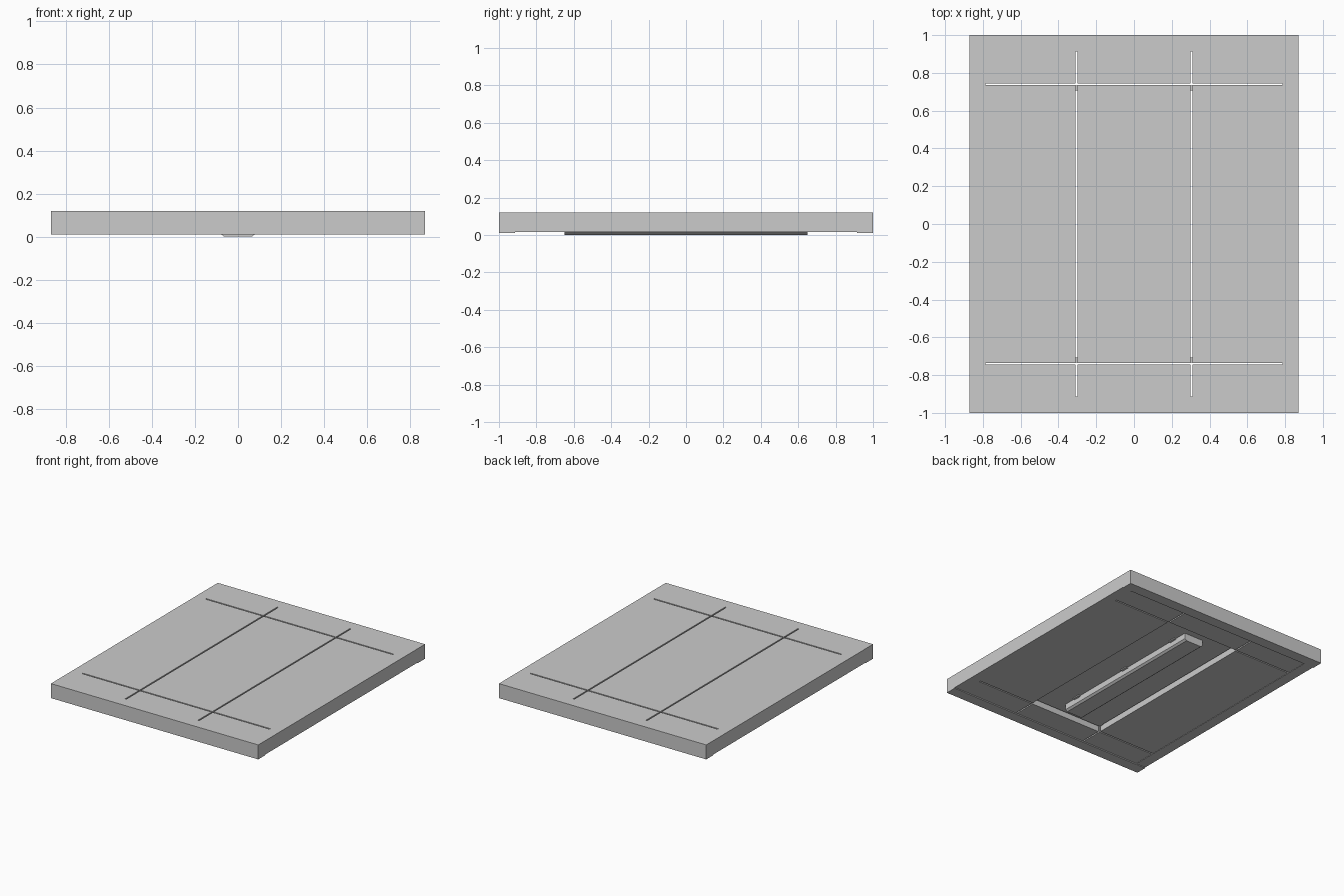
import bpy, bmesh
from mathutils import Matrix

if "Cube" in bpy.data.objects:
    bpy.data.objects.remove(bpy.data.objects["Cube"])


def box(name, x0, x1, y0, y1, z0, z1):
    bm = bmesh.new()
    m = Matrix.Translation(((x0 + x1) / 2, (y0 + y1) / 2, (z0 + z1) / 2)) @ \
        Matrix.Diagonal((x1 - x0, y1 - y0, z1 - z0, 1))
    bmesh.ops.create_cube(bm, size=1, matrix=m)
    mesh = bpy.data.meshes.new(name)
    bm.to_mesh(mesh)
    bm.free()
    ob = bpy.data.objects.new(name, mesh)
    bpy.context.collection.objects.link(ob)
    return ob


def cut(target, *dims):
    tool = box("cutter", *dims)
    mod = target.modifiers.new("cut", 'BOOLEAN')
    mod.operation, mod.solver, mod.object = 'DIFFERENCE', 'EXACT', tool
    bpy.context.view_layer.objects.active = target
    bpy.ops.object.modifier_apply(modifier=mod.name)
    bpy.data.objects.remove(tool)


# Main slab with stepped underside
slab = box("slab", -0.87, 0.87, -1, 1, 0.01, 0.12)
cut(slab, -1, 1, -0.915, 0.915, -0.1, 0.015)
cut(slab, -0.79, 0.79, -0.917, 0.917, -0.1, 0.018)

# Central recess below
cut(slab, -0.304, 0.304, -0.739, 0.739, -0.1, 0.055)

# Narrow through slots
for s in (-1, 1):
    cut(slab, s * 0.305 - 0.005, s * 0.305 + 0.005, -0.912, 0.912, -0.2, 0.3)
    cut(slab, -0.787, 0.787, s * 0.74 - 0.005, s * 0.74 + 0.005, -0.2, 0.3)

# Brackets bridging the slots
for sx in (-1, 1):
    for sy in (-1, 1):
        y = sy * 0.72
        box("slot_bracket", sx * 0.305 - 0.006, sx * 0.305 + 0.006,
            y - 0.014, y + 0.014, 0.06, 0.08)

# Long bar in the recess, with chamfered lower edges
profile = [(-0.08, 0.056), (-0.08, 0.012), (-0.065, 0), (0.065, 0), (0.08, 0.012), (0.08, 0.056)]
bm = bmesh.new()
face = bm.faces.new([bm.verts.new((x, -0.65, z)) for x, z in profile])
ext = bmesh.ops.extrude_face_region(bm, geom=[face])
bmesh.ops.translate(bm, vec=(0, 1.3, 0),
                    verts=[v for v in ext["geom"] if isinstance(v, bmesh.types.BMVert)])
bmesh.ops.recalc_face_normals(bm, faces=bm.faces)
mesh = bpy.data.meshes.new("center_bar")
bm.to_mesh(mesh)
bm.free()
bpy.context.collection.objects.link(bpy.data.objects.new("center_bar", mesh))

# Mounting clips beside the bar
for y in (-0.52, 0, 0.52):
    for s in (-1, 1):
        box("bar_clip", s * 0.088 - 0.009, s * 0.088 + 0.009, y - 0.03, y + 0.03, 0.047, 0.056)
